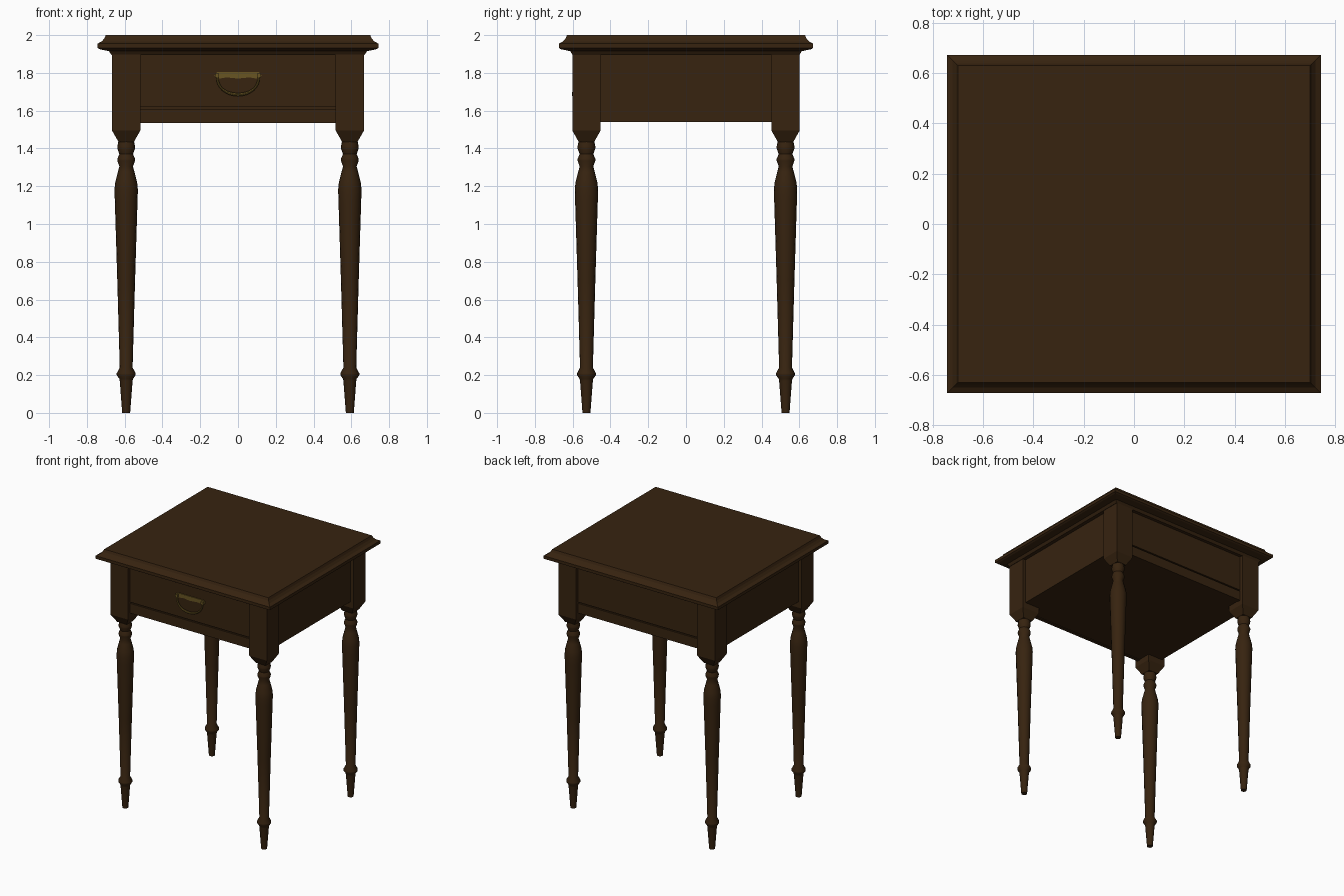
import bpy, bmesh, math
from mathutils import Vector

if "Cube" in bpy.data.objects:
    bpy.data.objects.remove(bpy.data.objects["Cube"])


def material(name, rgb):
    m = bpy.data.materials.new(name)
    m.diffuse_color = (*rgb, 1)
    m.use_nodes = True
    m.node_tree.nodes["Principled BSDF"].inputs["Base Color"].default_value = m.diffuse_color
    return m


wood = material("dark wood", (0.038, 0.017, 0.005))
brass = material("aged brass", (0.14, 0.09, 0.016))


def finish(name, bm, mat, smooth=False):
    bmesh.ops.recalc_face_normals(bm, faces=bm.faces)
    me = bpy.data.meshes.new(name)
    bm.to_mesh(me)
    bm.free()
    me.materials.append(mat)
    ob = bpy.data.objects.new(name, me)
    bpy.context.collection.objects.link(ob)
    if smooth:
        bpy.ops.object.select_all(action='DESELECT')
        bpy.context.view_layer.objects.active = ob
        ob.select_set(True)
        bpy.ops.object.shade_smooth_by_angle(angle=math.radians(35))
    return ob


def loft(bm, rings):
    """Skin a stack of closed rings and cap both ends."""
    vs = [[bm.verts.new(p) for p in r] for r in rings]
    for a, b in zip(vs, vs[1:]):
        n = len(a)
        for i in range(n):
            bm.faces.new((a[i], a[(i + 1) % n], b[(i + 1) % n], b[i]))
    bm.faces.new(vs[0])
    bm.faces.new(vs[-1])


def rect(cx, cy, hx, hy, z):
    return [(cx + sx * hx, cy + sy * hy, z)
            for sx, sy in ((-1, -1), (1, -1), (1, 1), (-1, 1))]


def circle(cx, cy, r, z, n=16):
    return [(cx + r * math.cos(2 * math.pi * i / n),
             cy + r * math.sin(2 * math.pi * i / n), z) for i in range(n)]


def box(name, x0, x1, y0, y1, z0, z1, mat=wood):
    bm = bmesh.new()
    cx, cy, hx, hy = (x0 + x1) / 2, (y0 + y1) / 2, (x1 - x0) / 2, (y1 - y0) / 2
    loft(bm, [rect(cx, cy, hx, hy, z) for z in (z0, z1)])
    return finish(name, bm, mat)


# Table top with moulded edge: (overhang inset, height)
bm = bmesh.new()
edge = [(0.073, 1.895), (0.06, 1.915), (0.012, 1.925), (0, 1.932), (0, 1.955),
        (0.022, 1.967), (0.035, 1.982), (0.043, 2.0)]
loft(bm, [rect(0, 0, 0.743 - d, 0.673 - d, z) for d, z in edge])
finish("table_top", bm, wood)

# Turned legs: (radius, height), with square blocks above
turning = [(0.021, 0), (0.034, 0.17), (0.036, 0.18), (0.05, 0.2), (0.05, 0.21),
           (0.034, 0.24), (0.047, 0.7), (0.06, 1.12), (0.062, 1.18),
           (0.058, 1.22), (0.044, 1.275), (0.036, 1.305), (0.047, 1.335),
           (0.047, 1.345), (0.036, 1.37), (0.047, 1.4), (0.047, 1.41),
           (0.041, 1.44)]
for sy, fb in ((-1, "front"), (1, "back")):
    for sx, lr in ((-1, "left"), (1, "right")):
        x, y = sx * 0.592, sy * 0.527
        bm = bmesh.new()
        loft(bm, [circle(x, y, r, z) for r, z in turning])
        finish(f"{fb}_{lr}_leg", bm, wood, True)
        bm = bmesh.new()
        loft(bm, [rect(x, y, h, h, z)
                  for h, z in ((0.041, 1.435), (0.075, 1.495), (0.075, 1.9))])
        finish(f"{fb}_{lr}_leg_block", bm, wood)

# Case body, with drawer fronts and rails on front and back
box("case_body", -0.642, 0.642, -0.562, 0.562, 1.54, 1.9)
for s, fb in ((-1, "front"), (1, "back")):
    y0, y1 = sorted((s * 0.55, s * 0.575))
    box(f"{fb}_drawer_panel", -0.517, 0.517, y0, y1, 1.62, 1.9)
    box(f"{fb}_rail", -0.517, 0.517, y0, y1, 1.535, 1.61)

# Handle plate with a scalloped lower edge
bm = bmesh.new()
out = [(-0.125, 1.785), (-0.112, 1.768), (-0.06, 1.776), (0, 1.77), (0.06, 1.776),
       (0.112, 1.768), (0.125, 1.785), (0.112, 1.804), (-0.112, 1.804)]
loft(bm, [[(x, y, z) for x, z in out] for y in (-0.57, -0.582)])
finish("handle_plate", bm, brass)

# Hanging bail and its pivot posts
bm = bmesh.new()
rings = []
for i in range(17):
    a = math.pi * i / 16
    c, s = math.cos(a), math.sin(a)
    p = Vector((-0.11 * c, -0.588 - 0.008 * s, 1.785 - 0.1 * s ** 0.8))
    r = 0.006 + 0.003 * s ** 4
    n = Vector((c, 0, s))
    rings.append([p + r * (math.cos(t) * n + math.sin(t) * Vector((0, 1, 0)))
                  for t in [2 * math.pi * k / 8 for k in range(8)]])
loft(bm, rings)
finish("handle_bail", bm, brass, True)
for sx, lr in ((-1, "left"), (1, "right")):
    box(f"handle_{lr}_post", sx * 0.11 - 0.01, sx * 0.11 + 0.01,
        -0.597, -0.57, 1.775, 1.797, brass)
